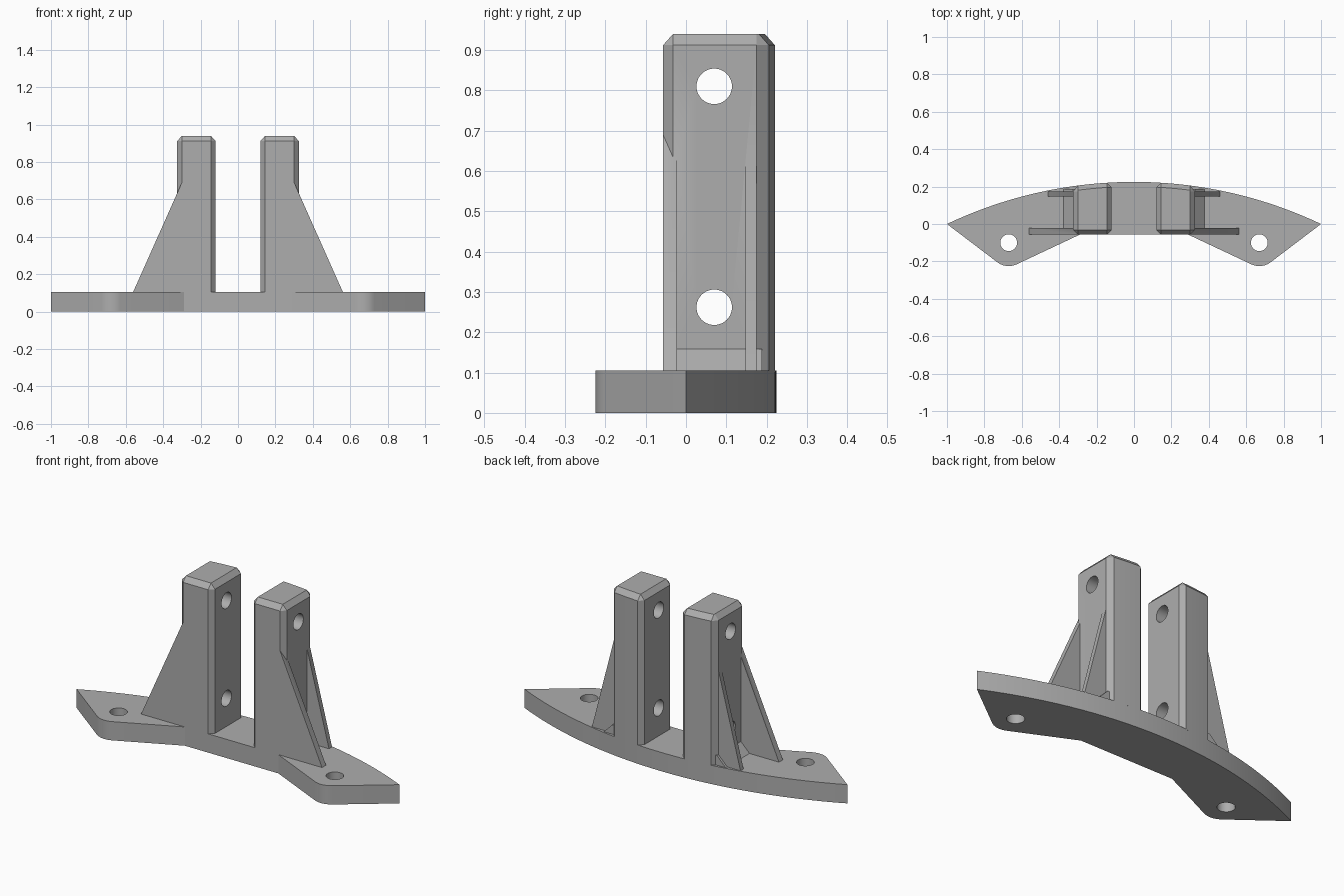
import bpy, bmesh, math
from mathutils import Vector

default = bpy.data.objects.get("Cube")
if default:
    bpy.data.objects.remove(default)

grey = bpy.data.materials.new("plain grey")
grey.use_nodes = True
COLOR = (0.42, 0.42, 0.42, 1)
grey.diffuse_color = COLOR
grey.node_tree.nodes["Principled BSDF"].inputs["Base Color"].default_value = COLOR

BASE_TOP = 0.105
FRONT = -0.057
BEVEL = 0.025
INNER, OUTER = 0.12, 0.325
RADIUS = 2.335


def arc_y(x):
    """Curved back edge shared by the base and the uprights."""
    return math.sqrt(RADIUS ** 2 - x * x) - RADIUS + 0.225


def loft(name, rings):
    """Solid through a stack of rings with equal point counts."""
    bm = bmesh.new()
    loops = [[bm.verts.new(p) for p in ring] for ring in rings]
    n = len(loops[0])
    for a, b in zip(loops, loops[1:]):
        for i in range(n):
            j = (i + 1) % n
            bm.faces.new((a[i], a[j], b[j], b[i]))
    bm.faces.new(loops[0])
    bm.faces.new(loops[-1])
    bmesh.ops.remove_doubles(bm, verts=bm.verts, dist=0.0005)
    bmesh.ops.recalc_face_normals(bm, faces=bm.faces)
    mesh = bpy.data.meshes.new(name)
    bm.to_mesh(mesh)
    bm.free()
    mesh.materials.append(grey)
    obj = bpy.data.objects.new(name, mesh)
    bpy.context.collection.objects.link(obj)
    return obj


def slab_z(name, pts, z0, z1):
    return loft(name, [[(x, y, z) for x, y in pts] for z in (z0, z1)])


def slab_y(name, pts, y0, y1):
    return loft(name, [[(x, y, z) for x, z in pts] for y in (y0, y1)])


def drill(name, center, radius, axis):
    """Round cutter along x or z."""
    rings = []
    for d in (-0.5, 0.5):
        ring = []
        for i in range(40):
            a = math.tau * i / 40
            u, v = radius * math.cos(a), radius * math.sin(a)
            offset = (d, u, v) if axis == "x" else (u, v, d)
            ring.append(Vector(center) + Vector(offset))
        rings.append(ring)
    return loft(name, rings)


def combine(obj, other, operation):
    """Apply a boolean and discard the helper."""
    mod = obj.modifiers.new(operation, "BOOLEAN")
    mod.operation, mod.object, mod.solver = operation, other, "EXACT"
    bpy.context.view_layer.objects.active = obj
    bpy.ops.object.modifier_apply(modifier=mod.name)
    bpy.data.objects.remove(other)


def smooth(obj):
    bpy.ops.object.select_all(action="DESELECT")
    obj.select_set(True)
    bpy.context.view_layer.objects.active = obj
    bpy.ops.object.shade_smooth_by_angle(angle=math.radians(25))


# Curved base with two rounded mounting ears
half = [(0.29, FRONT), (0.595, -0.202)]
lug, ear_r = Vector((0.67, -0.125)), 0.1
for i in range(11):
    a = math.radians(-115 + 62 * i / 10)
    half.append((lug.x + ear_r * math.cos(a), lug.y + ear_r * math.sin(a)))
half.pop(1)
half.append((1, 0))
back = [(x, arc_y(x)) for x in (1 - i / 24 for i in range(1, 48))]
mirrored = [(-x, y) for x, y in reversed(half)]
base = slab_z("base", half + back + mirrored, 0, BASE_TOP)
for side in (-1, 1):
    combine(base, drill("bolt_cutter", (side * 0.67, -0.1, 0), 0.045, "z"), "DIFFERENCE")
smooth(base)

# Upright section, chamfered on its four corners
x0, x1 = INNER + BEVEL, OUTER - BEVEL
section = [(x0, FRONT), (x1, FRONT), (OUTER, FRONT + BEVEL), (OUTER, 0.175)]
section += [(x, arc_y(x)) for x in (x1 + (x0 - x1) * i / 6 for i in range(7))]
section += [(INNER, arc_y(INNER) - BEVEL), (INNER, FRONT + BEVEL)]


def top_point(x, y):
    x = min(max(x, x0), x1)
    return x, min(max(y, FRONT + BEVEL), arc_y(x) - BEVEL)


FOOT = BASE_TOP - 0.003
for label, side in (("left", 1), ("right", -1)):
    post = loft("upright_" + label, [
        [(x, y, FOOT) for x, y in section],
        [(x, y, 0.912) for x, y in section],
        [(*top_point(x, y), 0.94) for x, y in section]])
    # Triangular ribs and the sloped foot between them
    ribs = [
        slab_y("front_rib", [(0.28, FOOT), (0.562, FOOT), (0.30, 0.69), (0.28, 0.69)],
               FRONT, -0.022),
        slab_y("back_rib", [(0.31, FOOT), (0.461, FOOT), (OUTER, 0.625), (0.31, 0.625)],
               0.148, 0.175),
        slab_y("foot", [(0.31, FOOT), (0.381, FOOT), (OUTER, 0.158), (0.31, 0.158)],
               -0.04, 0.188)]
    for rib in ribs:
        combine(post, rib, "UNION")
    # Two cross holes
    for z in (0.262, 0.81):
        combine(post, drill("pin_cutter", (0.22, 0.07, z), 0.044, "x"), "DIFFERENCE")
    # Mirror the right-hand upright
    if side < 0:
        bm = bmesh.new()
        bm.from_mesh(post.data)
        for v in bm.verts:
            v.co.x *= -1
        bmesh.ops.reverse_faces(bm, faces=bm.faces)
        bm.to_mesh(post.data)
        bm.free()
    smooth(post)
